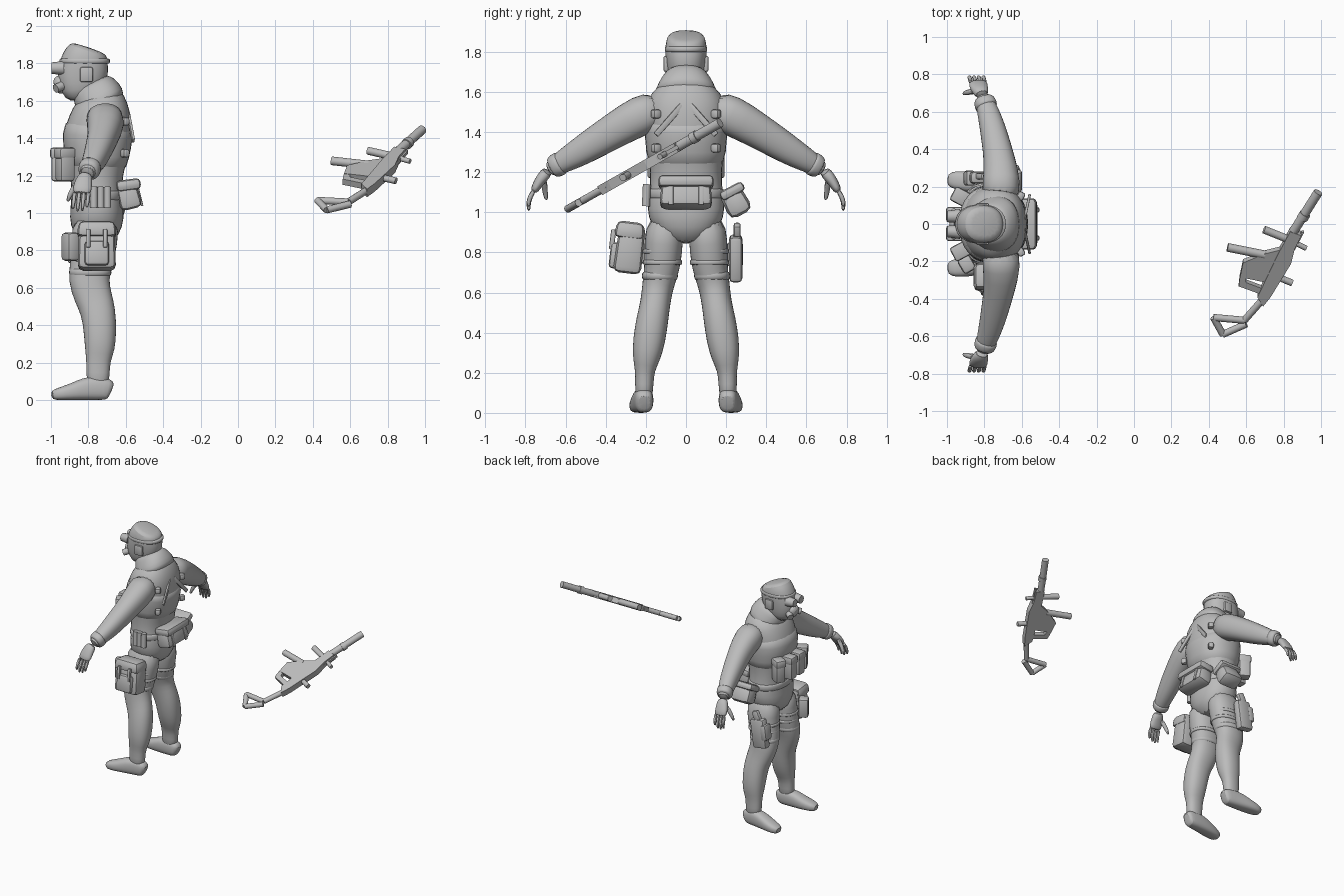
import bpy, bmesh, math
from mathutils import Vector, Matrix

cube = bpy.data.objects.get("Cube")
if cube:
    bpy.data.objects.remove(cube, do_unlink=True)

grey = bpy.data.materials.new("plain grey")
grey.use_nodes = True
grey.diffuse_color = (.5, .5, .5, 1)
grey.node_tree.nodes["Principled BSDF"].inputs["Base Color"].default_value = (.5, .5, .5, 1)


def finish(name, bm, smooth=True, subdivide=0):
    bmesh.ops.recalc_face_normals(bm, faces=bm.faces)
    mesh = bpy.data.meshes.new(name)
    bm.to_mesh(mesh)
    bm.free()
    mesh.materials.append(grey)
    obj = bpy.data.objects.new(name, mesh)
    bpy.context.collection.objects.link(obj)
    if subdivide:
        obj.modifiers.new("rounding", 'SUBSURF').levels = subdivide
        obj.modifiers["rounding"].render_levels = subdivide
    bpy.ops.object.select_all(action='DESELECT')
    obj.select_set(True)
    bpy.context.view_layer.objects.active = obj
    if smooth:
        bpy.ops.object.shade_smooth_by_angle(angle=math.radians(40))
    return obj


def loft(name, rings, across=(1, 0, 0), sides=16, subdivide=1, power=.88):
    """Skin through rings (x, y, z, radius along across, other radius)."""
    bm = bmesh.new()
    centres = [Vector(r[:3]) for r in rings]
    loops = []
    for i, ring in enumerate(rings):
        tangent = centres[min(i + 1, len(rings) - 1)] - centres[max(i - 1, 0)]
        b = tangent.cross(Vector(across)).normalized()
        a = b.cross(tangent).normalized()
        loop = []
        for k in range(sides):
            t = math.tau * k / sides
            c, s = math.cos(t), math.sin(t)
            p = centres[i] + a * ring[3] * math.copysign(abs(c) ** power, c) \
                + b * ring[4] * math.copysign(abs(s) ** power, s)
            p.z = max(p.z, 0)
            loop.append(bm.verts.new(p))
        loops.append(loop)
    for low, high in zip(loops, loops[1:]):
        for k in range(sides):
            j = (k + 1) % sides
            bm.faces.new((low[k], low[j], high[j], high[k]))
    bm.faces.new(loops[0])
    bm.faces.new(loops[-1])
    return finish(name, bm, True, subdivide)


def box(name, loc, size, rot=(0, 0, 0), bevel=.02, taper=1):
    bm = bmesh.new()
    bmesh.ops.create_cube(bm, size=1)
    for v in bm.verts:
        if v.co.z > 0:
            v.co.xy *= taper
    bmesh.ops.scale(bm, vec=size, verts=bm.verts)
    bmesh.ops.bevel(bm, geom=bm.edges[:], offset=bevel, segments=2, profile=.5, affect='EDGES')
    turn = [Matrix.Rotation(math.radians(a), 4, n) for a, n in zip(rot, 'XYZ')]
    bm.transform(Matrix.Translation(loc) @ turn[2] @ turn[1] @ turn[0])
    return finish(name, bm)


def rod(name, start, end, radius, tip=1, sides=12):
    start, end = Vector(start), Vector(end)
    bm = bmesh.new()
    bmesh.ops.create_cone(bm, cap_ends=True, segments=sides, radius1=radius,
                          radius2=radius * tip, depth=(end - start).length)
    turn = (end - start).to_track_quat('Z', 'Y').to_matrix().to_4x4()
    bm.transform(Matrix.Translation((start + end) / 2) @ turn)
    return finish(name, bm)


# Torso: centre x, height, depth radius, width radius
torso = [(-.76, .84, .1, .09), (-.757, .93, .145, .18), (-.753, 1.02, .148, .2),
         (-.755, 1.1, .135, .185), (-.757, 1.2, .143, .18), (-.752, 1.3, .165, .192),
         (-.755, 1.41, .187, .203), (-.735, 1.5, .17, .207), (-.723, 1.57, .15, .195),
         (-.72, 1.62, .115, .15), (-.73, 1.66, .09, .1)]


def band(name, rows, grow):
    return loft(name, [(x, 0, z, a + grow, b + grow) for x, z, a, b in rows])


band("torso", torso, 0)
band("vest", torso[4:8], .01)
band("belt", [(-.755, z, .137, .187) for z in (1.06, 1.075, 1.11, 1.125)], .008)

# Head, hood and face gear
loft("scarf", [(-.72, 0, 1.56, .13, .16), (-.74, 0, 1.61, .14, .155), (-.765, 0, 1.65, .13, .13),
               (-.78, 0, 1.68, .115, .11), (-.79, 0, 1.7, .09, .09)])
loft("head", [(-.82, 0, 1.61, .08, .07), (-.84, 0, 1.66, .115, .09), (-.835, 0, 1.72, .137, .1),
              (-.823, 0, 1.79, .135, .106), (-.815, 0, 1.83, .125, .105),
              (-.8, 0, 1.87, .11, .097), (-.795, 0, 1.885, .085, .075)])
loft("cap_rim", [(-.82, 0, z, .138, .108) for z in (1.795, 1.805, 1.82, 1.83)])
loft("mask", [(-.93, 0, 1.69, .055, .055), (-.965, 0, 1.685, .05, .05), (-.985, 0, 1.68, .03, .03)],
     across=(0, 1, 0))

for side, word in ((1, "left"), (-1, "right")):
    def m(x, y, z, *rest):
        return (x, y * side, z, *rest)

    # Leg with baggy cuff
    loft(word + "_leg", [m(-.76, .1, .98, .13, .09), m(-.765, .112, .85, .125, .1),
                         m(-.785, .118, .72, .116, .09), m(-.80, .14, .64, .111, .08),
                         m(-.775, .152, .55, .103, .075), m(-.745, .167, .47, .094, .081),
                         m(-.737, .184, .36, .089, .083), m(-.738, .198, .27, .081, .07),
                         m(-.747, .205, .215, .066, .05), m(-.748, .208, .15, .063, .046),
                         m(-.75, .21, .06, .06, .045)])
    loft(word + "_knee_fold", [m(-.79, .13, z, .116 - d, .092 - d)
                               for z, d in ((.655, .012), (.67, 0), (.695, 0), (.71, .01))])
    for z in (.735, .79):
        loft(word + "_thigh_strap", [m(-.777, .117, z + d, .122, .1) for d in (0, .008, .022, .03)])
    # Boot
    loft(word + "_boot", [m(-.675, .207, .05, .032, .04), m(-.69, .208, .058, .045, .058),
                          m(-.75, .211, .065, .05, .066), m(-.82, .217, .06, .054, .062),
                          m(-.89, .226, .043, .056, .045), m(-.96, .236, .032, .05, .034),
                          m(-1.0, .238, .025, .03, .023)], across=(0, 1, 0), power=.75)
    # Arm and sleeve cuff
    loft(word + "_arm", [m(-.72, .13, 1.52, .1, .09), m(-.705, .22, 1.487, .105, .105),
                         m(-.72, .35, 1.412, .084, .09), m(-.742, .45, 1.35, .076, .082),
                         m(-.765, .55, 1.288, .066, .07), m(-.79, .63, 1.243, .055, .055),
                         m(-.81, .69, 1.207, .042, .04)])
    loft(word + "_cuff", [m(-.785, .615, 1.25, .06, .06), m(-.792, .635, 1.24, .062, .062),
                          m(-.8, .66, 1.225, .057, .057), m(-.803, .67, 1.22, .05, .05)])
    # Hand
    loft(word + "_palm", [m(-.81, .685, 1.21, .036, .032), m(-.825, .72, 1.17, .046, .028),
                          m(-.833, .745, 1.13, .052, .024), m(-.836, .76, 1.1, .046, .018)])
    for i in range(4):
        x = -.873 + .025 * i
        reach = (.0, .015, .012, -.008)[i]
        loft(word + "_finger", [m(x, .755, 1.115, .013, .013), m(x - .004, .778, 1.075, .012, .013),
                                m(x - .008, .786, 1.045 - reach / 2, .011, .012),
                                m(x - .01, .783, 1.02 - reach, .007, .008)], sides=8)
    loft(word + "_thumb", [m(-.85, .71, 1.17, .02, .018), m(-.885, .705, 1.125, .016, .016),
                           m(-.905, .7, 1.085, .013, .013), m(-.91, .695, 1.06, .008, .008)], sides=8)
    # Goggle lens, harness and buckles
    rod(word + "_goggle", m(-.93, .042, 1.775), m(-.997, .04, 1.775), .038, .8)
    rod(word + "_mask_filter", m(-.94, .04, 1.68), m(-.975, .065, 1.665), .024)
    box(word + "_ear_cover", m(-.81, .1, 1.74), (.07, .025, .08), bevel=.01)
    for y, z in ((.15, 1.49), (.15, 1.32)):
        box(word + "_back_buckle", m(-.605, y, z), (.04, .045, .045), (0, 0, -30 * side), .012)
    box(word + "_back_strap", m(-.573, .085, 1.46), (.014, .03, .2), (42 * side, 0, -12 * side), .004)
    # Front pouches with flaps
    for y, turn, x in ((.05, 0, -.955), (.145, -28, -.925)):
        box(word + "_front_pouch", m(x, y, 1.255), (.085, .075, .17), (0, 0, turn * side), .014)
        box(word + "_front_flap", m(x - .002, y, 1.32), (.095, .083, .06), (0, 0, turn * side), .014)

# Waist pack at the back
box("waist_pack", (-.585, 0, 1.095), (.12, .265, .15), (0, -14, 0), .03, .9)
box("waist_pack_flap", (-.585, 0, 1.15), (.13, .275, .06), (0, -8, 0), .022)
for y in (-.075, .075):
    box("waist_pack_strap", (-.527, y, 1.1), (.012, .025, .13), (0, -14, 0), .004)

# Bag at the left hip
box("hip_bag", (-.69, .245, 1.055), (.18, .13, .15), (28, 0, 0), .04, .85)
box("hip_bag_flap", (-.69, .23, 1.105), (.185, .13, .05), (28, 0, 0), .02)

# Shells on the right of the belt
for i in range(3):
    rod("belt_shell", (-.77 + .036 * i, -.2, 1.03), (-.77 + .036 * i, -.195, 1.14), .02)

# Thigh bag on the right leg
box("thigh_bag", (-.755, -.28, .82), (.205, .14, .25), (-7, 0, 0), .03, .92)
box("thigh_bag_flap", (-.755, -.28, .91), (.215, .15, .085), (-7, 0, 0), .028, .9)
box("thigh_bag_pocket", (-.755, -.355, .785), (.13, .05, .13), (-7, 0, 0), .018)
for x in (-.8, -.71):
    box("thigh_bag_strap", (x, -.366, .865), (.022, .025, .1), (-7, 0, 0), .006)
box("thigh_side_pouch", (-.895, -.215, .82), (.075, .09, .15), (0, 0, 30), .018)

# Holster with sidearm on the left leg
box("holster", (-.83, .248, .77), (.12, .065, .23), (0, 8, 0), .02)
box("holster_pouch", (-.88, .245, .79), (.05, .08, .12), (0, 8, 0), .014)
box("sidearm_grip", (-.81, .255, .9), (.055, .035, .09), (0, 25, 0), .012)


# Rifle: every point lies in one slanted plane given by x and y
def on_plane(x, y):
    return Vector((x, y, 1.35 + .565 * y))


across_gun = Vector((0, -.492, .871))


def plate(name, points, thickness):
    bm = bmesh.new()
    face = bm.faces.new([bm.verts.new(on_plane(*p) - across_gun * thickness / 2) for p in points])
    out = bmesh.ops.extrude_face_region(bm, geom=[face])
    verts = [v for v in out["geom"] if isinstance(v, bmesh.types.BMVert)]
    bmesh.ops.translate(bm, vec=across_gun * thickness, verts=verts)
    return finish(name, bm, False)


def gun_rod(name, start, end, radius):
    return rod(name, on_plane(*start), on_plane(*end), radius)


plate("rifle_receiver", [(.895, -.05), (.835, -.03), (.77, -.15), (.66, -.38), (.69, -.43),
                         (.73, -.38), (.84, -.2), (.86, -.12)], .05)
plate("rifle_body", [(.82, -.12), (.7, -.15), (.583, -.198), (.567, -.275), (.74, -.31), (.81, -.24)], .04)
plate("rifle_grip_frame", [(.6, -.27), (.565, -.28), (.56, -.325), (.67, -.365), (.71, -.36),
                           (.72, -.33), (.68, -.335), (.6, -.305)], .035)
plate("rifle_rail", [(.91, -.04), (.895, -.04), (.72, -.37), (.735, -.37)], .02)
gun_rod("rifle_barrel", (.84, -.06), (.985, .17), .025)
gun_rod("rifle_muzzle", (.9, .03), (.915, .055), .03)
gun_rod("rifle_foregrip", (.5, -.125), (.7, -.165), .023)
gun_rod("rifle_lamp", (.695, -.03), (.82, -.08), .021)
gun_rod("rifle_front_sight", (.86, -.1), (.92, -.13), .014)
gun_rod("rifle_rear_sight", (.76, -.28), (.845, -.315), .018)

# Folding stock made of four struts
stock = [(.7, -.39), (.59, -.515), (.425, -.5), (.475, -.59), (.6, -.535)]
for start, end in zip(stock, stock[1:]):
    gun_rod("rifle_stock_strut", start, end, .019)
